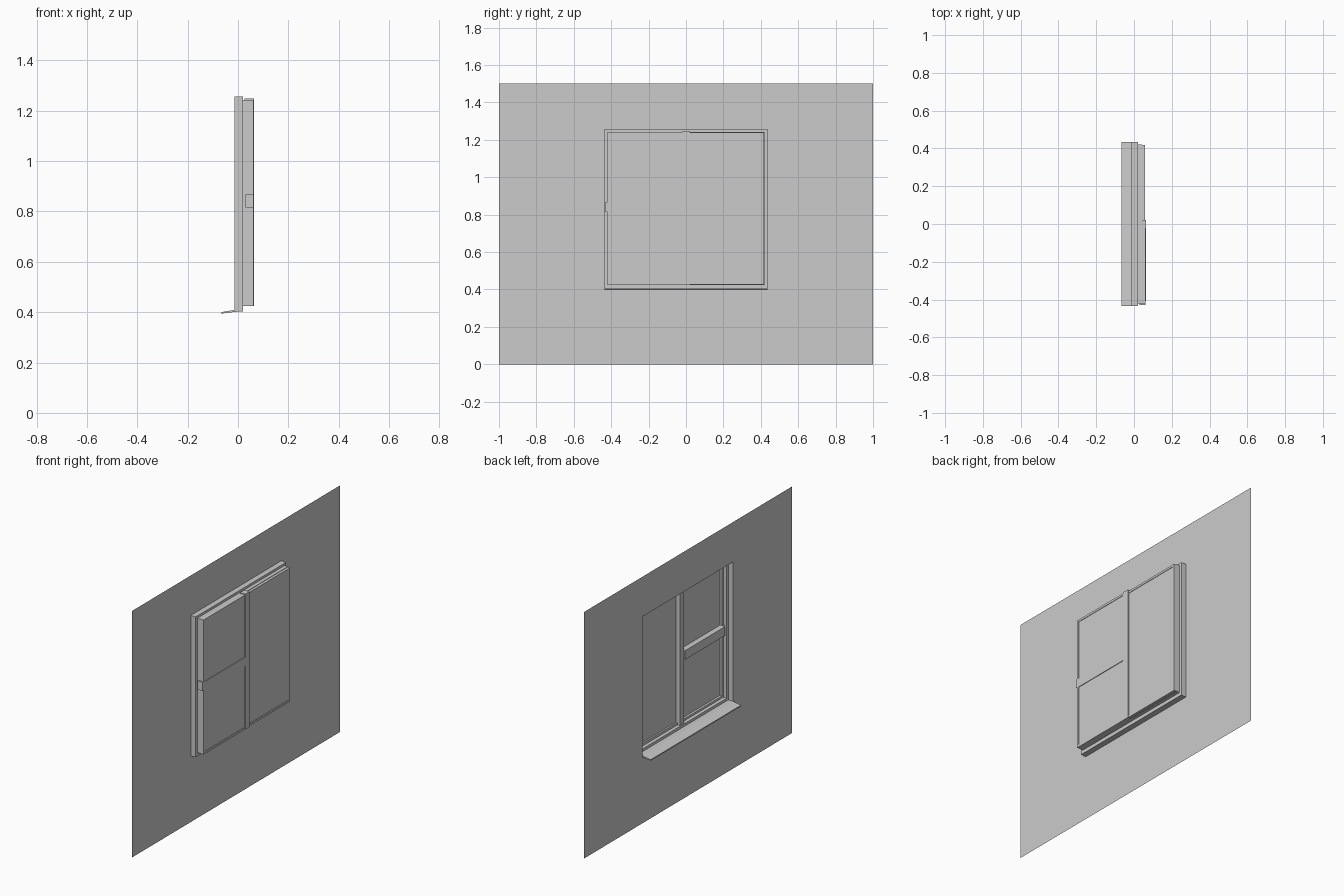
import bpy, bmesh

cube = bpy.data.objects.get("Cube")
if cube:
    bpy.data.objects.remove(cube)

grey = bpy.data.materials.new("plain grey")
grey.use_nodes = True
COLOUR = (0.6, 0.6, 0.6, 1)
grey.diffuse_color = COLOUR
grey.node_tree.nodes["Principled BSDF"].inputs["Base Color"].default_value = COLOUR


def finish(name, bm):
    mesh = bpy.data.meshes.new(name)
    bm.to_mesh(mesh)
    bm.free()
    mesh.materials.append(grey)
    obj = bpy.data.objects.new(name, mesh)
    bpy.context.collection.objects.link(obj)
    return obj


def prism(name, profile, y0, y1):
    """Extrude an (x, z) profile along y."""
    bm = bmesh.new()
    face = bm.faces.new([bm.verts.new((x, y0, z)) for x, z in profile])
    out = bmesh.ops.extrude_face_region(bm, geom=[face])
    moved = [v for v in out["geom"] if isinstance(v, bmesh.types.BMVert)]
    bmesh.ops.translate(bm, verts=moved, vec=(0, y1 - y0, 0))
    bmesh.ops.recalc_face_normals(bm, faces=bm.faces)
    return finish(name, bm)


def box(name, x, y, z):
    return prism(name, [(x[0], z[0]), (x[1], z[0]), (x[1], z[1]), (x[0], z[1])], *y)


def loop(bm, x, y, z):
    return [bm.verts.new((x, a, b)) for a, b in
            ((y[0], z[0]), (y[1], z[0]), (y[1], z[1]), (y[0], z[1]))]


def skin(name, rings):
    """Join successive rectangular rings, each (x, y range, z range)."""
    bm = bmesh.new()
    loops = [loop(bm, *r) for r in rings]
    for a, b in zip(loops, loops[1:]):
        for i in range(4):
            j = (i + 1) % 4
            bm.faces.new((a[i], a[j], b[j], b[i]))
    return finish(name, bm)


def sash(name, x, y, z, w):
    """Closed rectangular frame of member width w with a pane in it."""
    inner_y, inner_z = (y[0] + w, y[1] - w), (z[0] + w, z[1] - w)
    skin(name + "_frame", [(x[0], y, z), (x[1], y, z), (x[1], inner_y, inner_z),
                           (x[0], inner_y, inner_z), (x[0], y, z)])
    box(name + "_pane", (x[1] - 0.006, x[1] - 0.003), inner_y, inner_z)


# Wall sheet with the window opening
WALL = -0.013
OPEN_Y, OPEN_Z = (-0.435, 0.435), (0.405, 1.257)
skin("wall", [(WALL, (-1, 1), (0, 1.5)), (WALL, OPEN_Y, OPEN_Z)])

# Stepped lining that narrows toward the sashes
STEP_Y, STEP_Z = (-0.42, 0.42), (0.425, 1.243)
TRACK_Y, TRACK_Z = (-0.408, 0.408), (0.437, 1.23)
skin("stepped_lining", [(WALL, OPEN_Y, OPEN_Z), (0.02, OPEN_Y, OPEN_Z),
                        (0.02, STEP_Y, STEP_Z), (0.042, STEP_Y, STEP_Z),
                        (0.042, TRACK_Y, TRACK_Z)])

# Two sashes, meeting at the middle
sash("opening_sash", (0.042, 0.062), (-0.42, 0.02), (0.425, 1.243), 0.013)
sash("fixed_sash", (0.042, 0.058), (-0.02, 0.418), (0.427, 1.24), 0.013)
box("mullion", (0.026, 0.063), (-0.02, 0.022), (0.425, 1.248))

# Cross rail and catch on the opening sash
box("cross_rail", (0.022, 0.063), (-0.408, -0.02), (0.81, 0.865))
box("catch_plate", (0.03, 0.062), (-0.43, -0.418), (0.815, 0.868))

# Sloping sill
prism("sill", [(0.02, 0.403), (0.02, 0.409), (WALL, 0.409), (-0.066, 0.4),
               (-0.067, 0.394), (WALL, 0.401)], *OPEN_Y)
